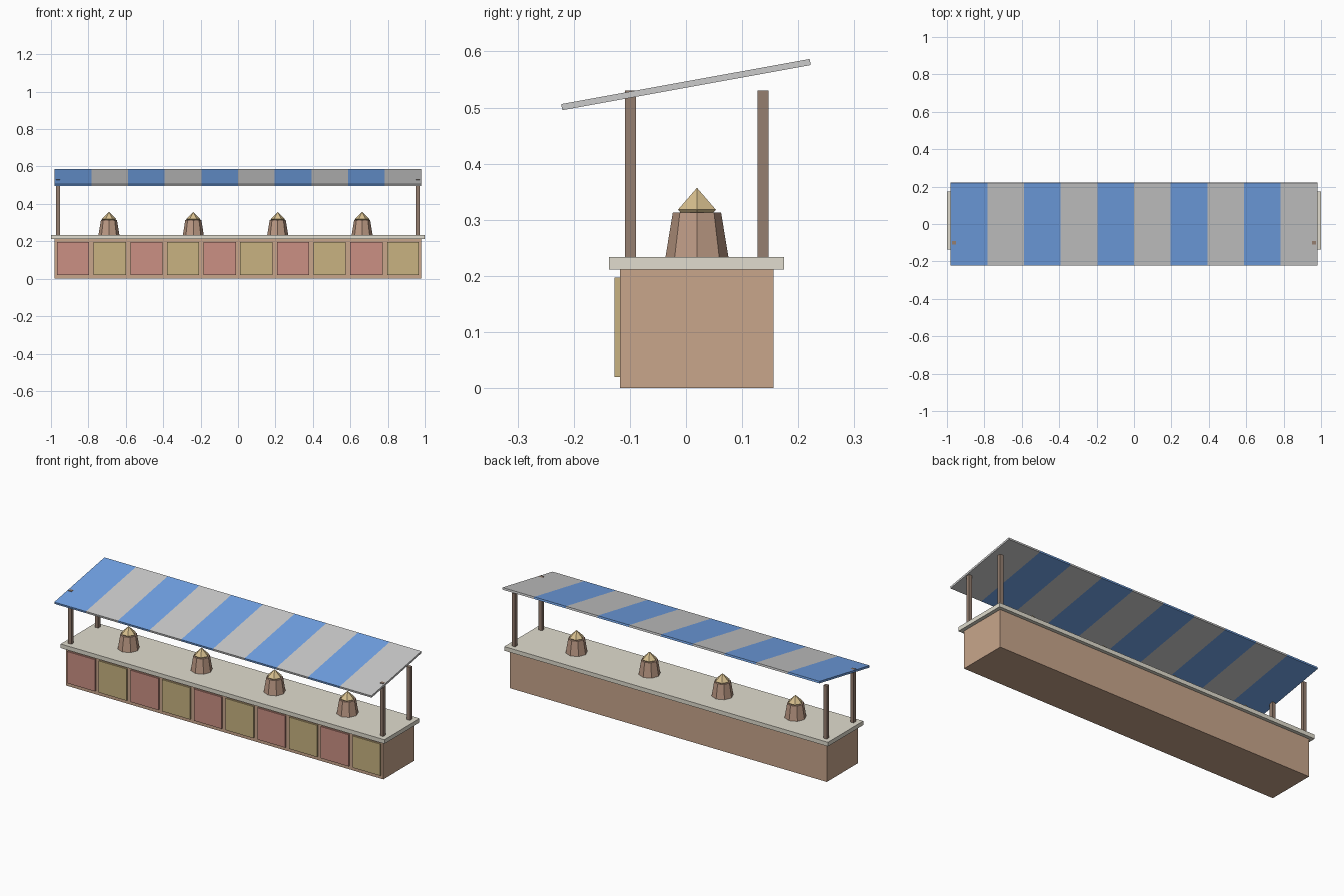
import bpy
from math import radians, cos, sin

if "Cube" in bpy.data.objects:
    bpy.data.objects.remove(bpy.data.objects["Cube"])


def material(name, rgb):
    m = bpy.data.materials.new(name)
    m.diffuse_color = (*rgb, 1)
    m.use_nodes = True
    m.node_tree.nodes["Principled BSDF"].inputs["Base Color"].default_value = m.diffuse_color
    return m


WOOD = material("wood", (0.58, 0.38, 0.26))
DARK = material("dark_wood", (0.30, 0.21, 0.16))
STONE = material("counter_stone", (0.75, 0.72, 0.62))
RED = material("red_panel", (0.60, 0.28, 0.23))
OLIVE = material("olive_panel", (0.58, 0.45, 0.22))
BLUE = material("blue_cloth", (0.17, 0.37, 0.80))
BASKET = material("basket_brown", (0.50, 0.32, 0.23))
GRAIN = material("grain", (0.68, 0.52, 0.27))


def finish(name, mat):
    o = bpy.context.object
    o.name = name
    if mat:
        o.data.materials.append(mat)
    return o


def box(name, lo, hi, mat=None):
    bpy.ops.mesh.primitive_cube_add(size=1, location=[(a + b) / 2 for a, b in zip(lo, hi)])
    o = finish(name, mat)
    o.scale = [b - a for a, b in zip(lo, hi)]
    return o


def frustum(name, sides, r1, r2, z1, z2, x, y, mat, turn=0):
    bpy.ops.mesh.primitive_cone_add(vertices=sides, radius1=r1, radius2=r2, depth=z2 - z1,
                                    location=(x, y, (z1 + z2) / 2), rotation=(0, 0, turn))
    return finish(name, mat)


# Stall body and counter
box("stall_body", (-0.98, -0.118, 0), (0.98, 0.156, 0.211), WOOD)
box("counter_top", (-1, -0.137, 0.211), (1, 0.175, 0.234), STONE)

# Front panels and striped awning, ten bays each
PITCH = 0.196
for i in range(10):
    x = (i - 4.5) * PITCH
    box(f"front_panel_{i + 1}", (x - 0.086, -0.127, 0.02), (x + 0.086, -0.115, 0.197),
        OLIVE if i % 2 else RED)
    stripe = box(f"awning_stripe_{i + 1}", (x - PITCH / 2, -0.225, 0.5355),
                 (x + PITCH / 2, 0.225, 0.5465), None if i % 2 else BLUE)
    stripe.rotation_euler.x = radians(10.3)

# Corner posts
for side, x in (("left", -0.963), ("right", 0.963)):
    for end, y in (("front", -0.099), ("back", 0.137)):
        box(f"{end}_{side}_post", (x - 0.01, y - 0.01, 0.234), (x + 0.01, y + 0.01, 0.53), DARK)

# Baskets with heaped goods
for i in range(4):
    x, y = -0.69 + 0.451 * i, 0.0195
    frustum(f"basket_{i + 1}", 8, 0.056, 0.043, 0.234, 0.313, x, y, BASKET)
    frustum(f"goods_heap_{i + 1}", 6, 0.039, 0, 0.318, 0.357, x, y, GRAIN, radians(30))
    frustum(f"goods_underside_{i + 1}", 6, 0.030, 0.039, 0.309, 0.318, x, y, GRAIN, radians(30))
